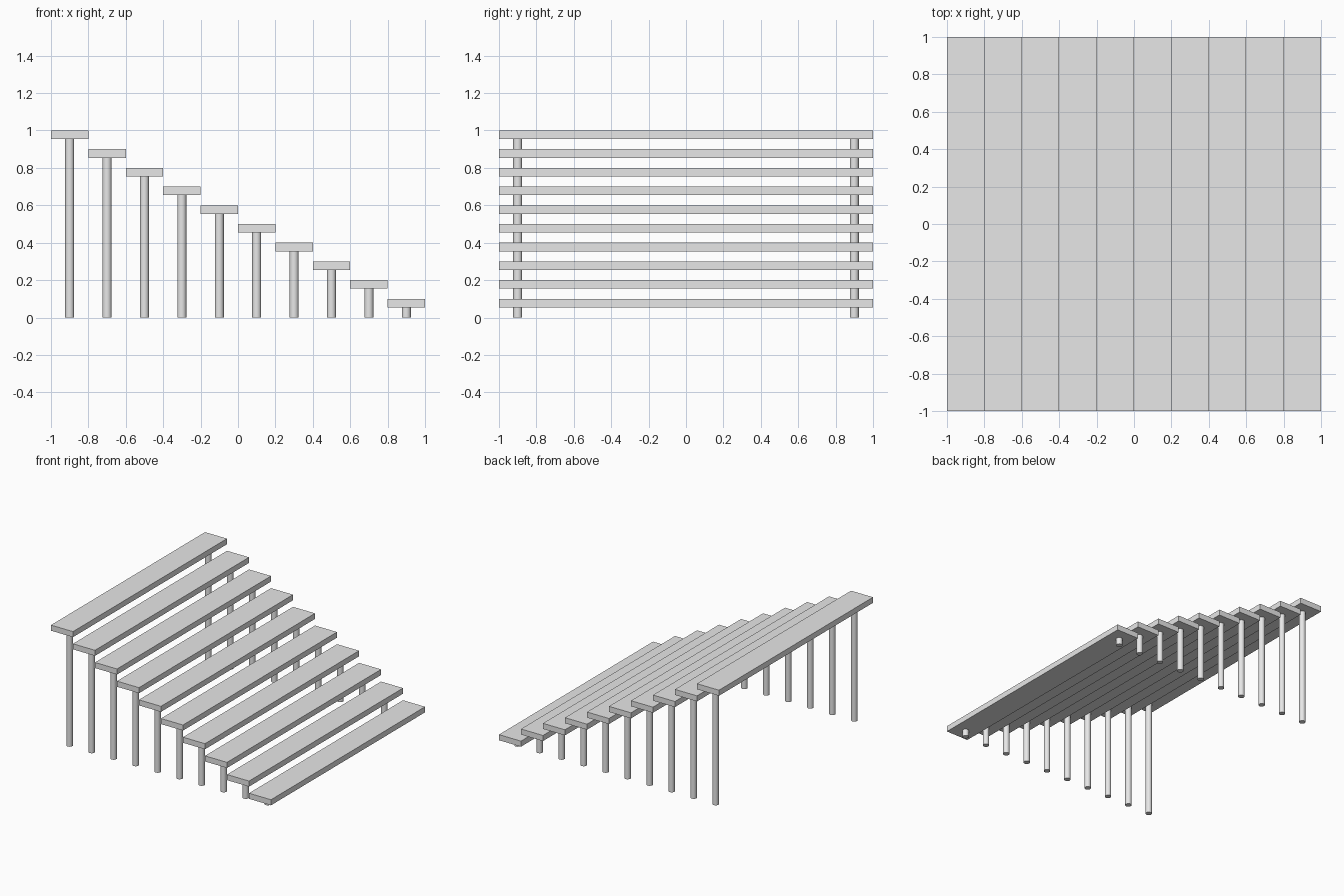
import bpy

if "Cube" in bpy.data.objects:
    bpy.data.objects.remove(bpy.data.objects["Cube"])

STEPS = 10
WIDTH = 0.2       # tread depth along x
THICK = 0.046
POST_R = 0.024

grey = bpy.data.materials.new("light grey")
grey.diffuse_color = (0.8, 0.8, 0.8, 1)
grey.use_nodes = True
grey.node_tree.nodes["Principled BSDF"].inputs["Base Color"].default_value = grey.diffuse_color


def tread(i, x, top):
    bpy.ops.mesh.primitive_cube_add(size=1, location=(x, 0, top - THICK / 2))
    ob = bpy.context.object
    ob.name = f"tread_{i + 1}"
    ob.scale = (WIDTH, 2, THICK)
    bpy.ops.object.transform_apply(location=False, rotation=False, scale=True)
    ob.data.materials.append(grey)


def post(name, x, y, height):
    bpy.ops.mesh.primitive_cylinder_add(vertices=32, radius=POST_R, depth=height,
                                        location=(x, y, height / 2))
    ob = bpy.context.object
    ob.name = name
    bpy.ops.object.shade_smooth_by_angle()
    ob.data.materials.append(grey)


# Descending treads, each on a front and a back post
for i in range(STEPS):
    x = -0.9 + i * WIDTH
    top = 1.0 - i * 0.1
    tread(i, x, top)
    for side, y in (("front", -0.9), ("back", 0.9)):
        post(f"{side}_post_{i + 1}", x, y, top - THICK)
